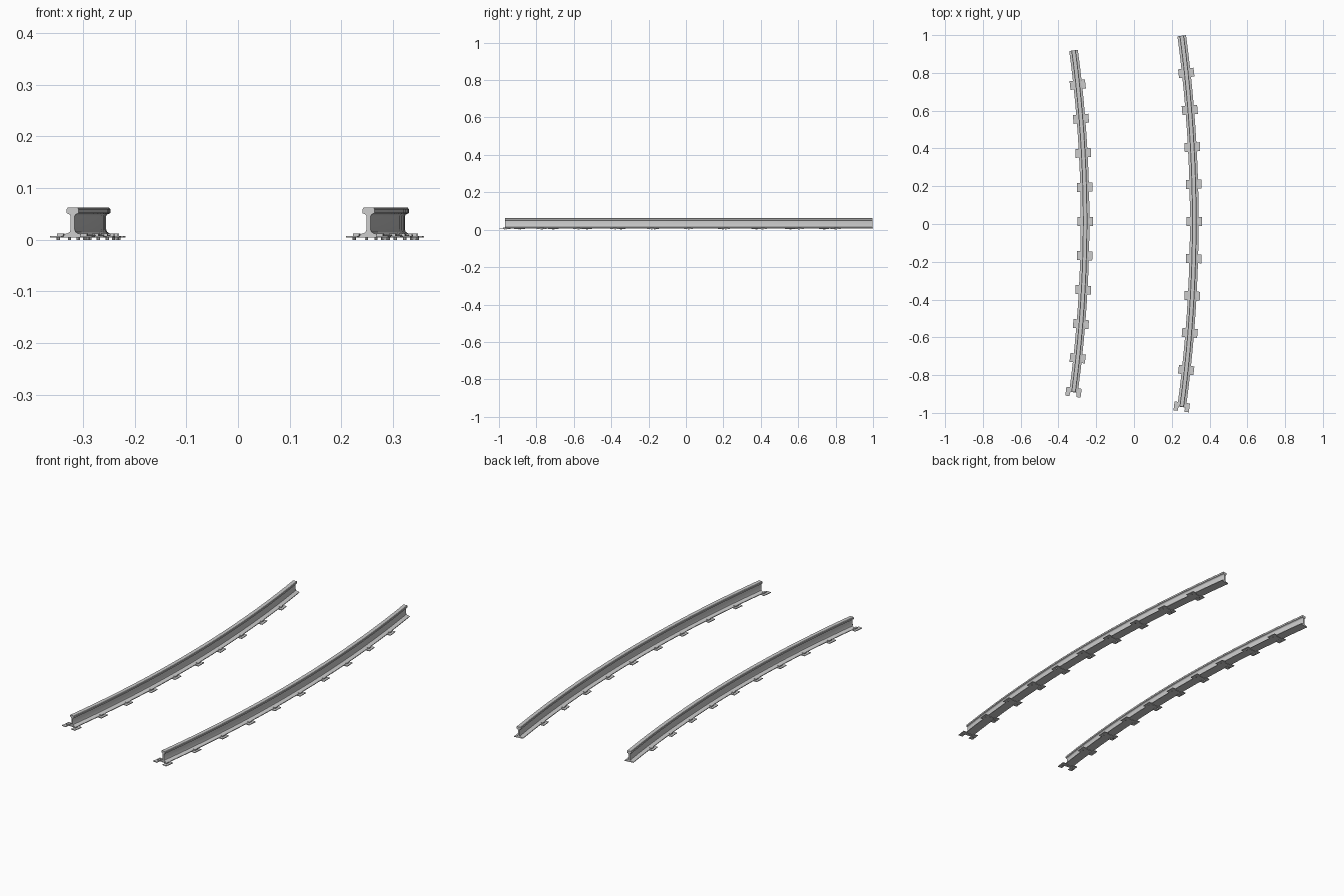
import bpy, bmesh
from math import sin, cos, pi
from mathutils import Matrix, Vector

if "Cube" in bpy.data.objects:
    bpy.data.objects.remove(bpy.data.objects["Cube"])

R_OUT, R_IN = 7.3, 6.722          # centreline radii of the two rails
CX, CY = 0.319 - R_OUT, 0.015     # common arc centre
HALF = 0.1349                     # half of the swept angle
SEGS, CLIPS = 20, 10

# Half cross-section of the rail: (sideways offset, height), foot to head
half = [(0.023, 0.006), (0.023, 0.0095), (0.010, 0.0125), (0.0055, 0.0155),
        (0.004, 0.020), (0.004, 0.046), (0.006, 0.049), (0.0118, 0.0515),
        (0.0118, 0.0595), (0.0095, 0.062)]
profile = half + [(-x, z) for x, z in reversed(half)]


def finish(bm, name):
    bmesh.ops.recalc_face_normals(bm, faces=bm.faces)
    me = bpy.data.meshes.new(name)
    bm.to_mesh(me)
    bm.free()
    ob = bpy.data.objects.new(name, me)
    bpy.context.collection.objects.link(ob)
    bpy.context.view_layer.objects.active = ob
    bpy.ops.object.select_all(action='DESELECT')
    ob.select_set(True)
    bpy.ops.object.shade_smooth_by_angle(angle=0.45)
    return ob


def build_rail(radius, name):
    # Sweep the cross-section along the arc and cap both ends
    bm = bmesh.new()
    rings = []
    for i in range(SEGS + 1):
        a = -HALF + 2 * HALF * i / SEGS
        rings.append([bm.verts.new((CX + (radius + x) * cos(a),
                                    CY + (radius + x) * sin(a), z))
                      for x, z in profile])
    n = len(profile)
    for r, s in zip(rings, rings[1:]):
        for k in range(n):
            bm.faces.new((r[k], r[(k + 1) % n], s[(k + 1) % n], s[k]))
    bm.faces.new(rings[0])
    bm.faces.new(rings[-1])
    return finish(bm, name)


def add_box(bm, m, x0, x1, y0, y1, z0, z1):
    c = Vector(((x0 + x1) / 2, (y0 + y1) / 2, (z0 + z1) / 2))
    s = Matrix.Diagonal((x1 - x0, y1 - y0, z1 - z0, 1))
    bmesh.ops.create_cube(bm, size=1, matrix=m @ Matrix.Translation(c) @ s)


def build_clips(radius, name):
    # Evenly spaced fastening plates, starting at the front end of the rail
    bm = bmesh.new()
    for i in range(CLIPS):
        a = -HALF + 2 * HALF * i / CLIPS
        m = (Matrix.Translation((CX + radius * cos(a), CY + radius * sin(a), 0))
             @ Matrix.Rotation(a, 4, 'Z'))
        # tie strip under the rail
        add_box(bm, m, -0.020, 0.020, -0.002, 0.014, 0.0042, 0.0065)
        for s in (-1, 1):
            # side plate and the raised lip gripping the rail foot
            xs = sorted((s * 0.018, s * 0.041))
            add_box(bm, m, *xs, -0.025, 0.022, 0.004, 0.0075)
            xs = sorted((s * 0.017, s * 0.029))
            add_box(bm, m, *xs, -0.009, 0.011, 0.007, 0.0125)
            # pin below the plate
            bmesh.ops.create_cone(
                bm, cap_ends=True, segments=8, radius1=0.0032, radius2=0.0032,
                depth=0.005,
                matrix=m @ Matrix.Translation((s * 0.028, 0, 0.0025)))
    return finish(bm, name)


for radius, side in ((R_OUT, "outer"), (R_IN, "inner")):
    build_rail(radius, side + "_rail")
    build_clips(radius, side + "_rail_clips")
